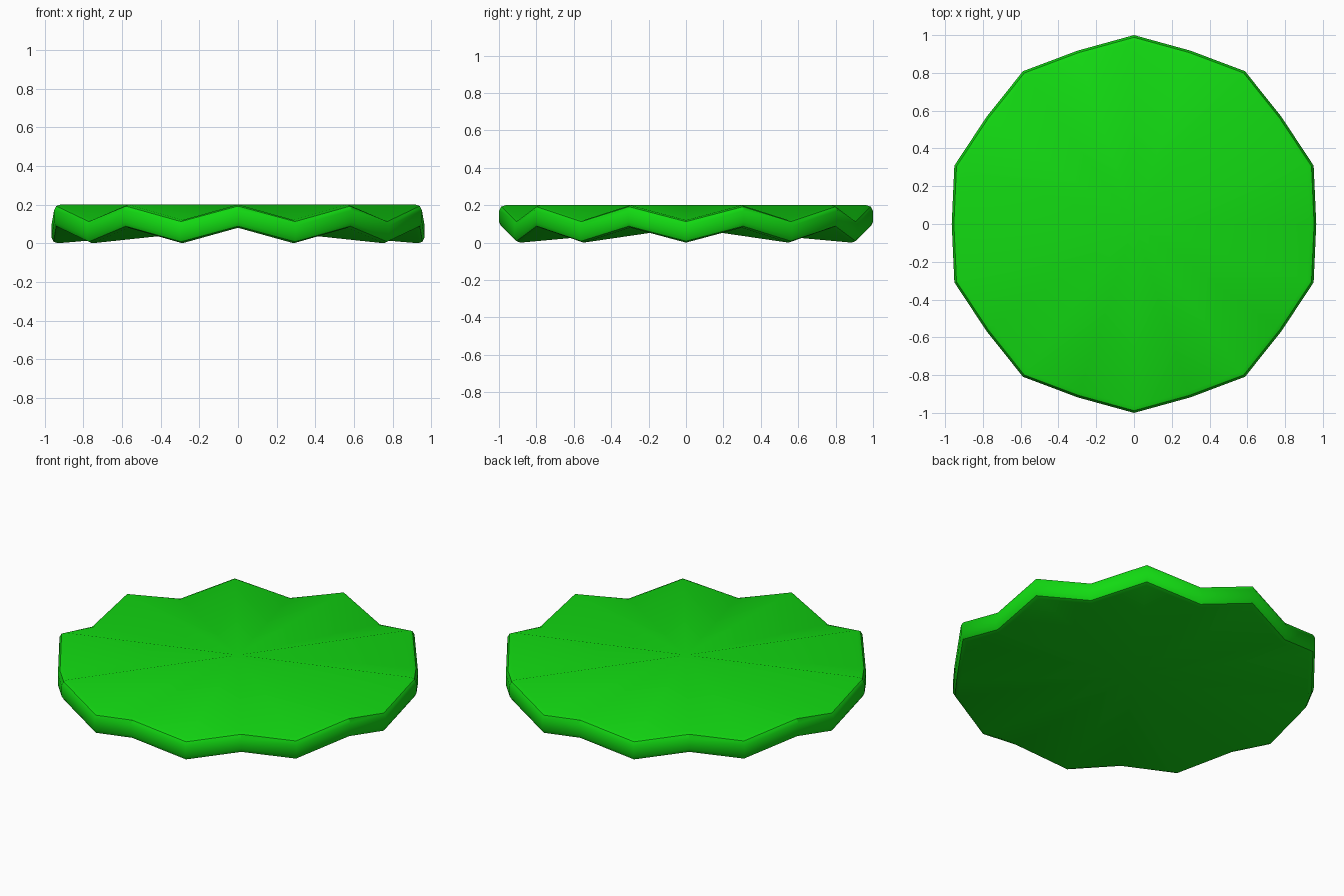
import bpy, bmesh, math

if "Cube" in bpy.data.objects:
    bpy.data.objects.remove(bpy.data.objects["Cube"])

SIDES = 20           # alternating ridge / valley points round the rim
WAVE = 0.08          # height difference between ridge and valley
# rim cross-section: (radial scale, height above the underside)
RIM = [(0.965, 0.0), (0.988, 0.008), (1.0, 0.03),
       (1.0, 0.09), (0.988, 0.112), (0.965, 0.12)]

bm = bmesh.new()


def ring(scale, height):
    verts = []
    for i in range(SIDES):
        a = math.pi / 2 + 2 * math.pi * i / SIDES
        ridge = i % 2 == 0
        r = scale * (1.0 if ridge else 0.965)
        z = height + (WAVE if ridge else 0.0)
        verts.append(bm.verts.new((r * math.cos(a), r * math.sin(a), z)))
    return verts


# Rounded wavy rim
rings = [ring(s, h) for s, h in RIM]
for low, high in zip(rings, rings[1:]):
    for i in range(SIDES):
        j = (i + 1) % SIDES
        bm.faces.new((low[i], low[j], high[j], high[i]))

# Pleated underside and top, fanned from the centre
for edge, z in ((rings[0], WAVE), (rings[-1], 0.12 + WAVE)):
    centre = bm.verts.new((0, 0, z))
    for i in range(SIDES):
        bm.faces.new((centre, edge[i], edge[(i + 1) % SIDES]))

bmesh.ops.recalc_face_normals(bm, faces=bm.faces)
mesh = bpy.data.meshes.new("lettuce_leaf")
bm.to_mesh(mesh)
bm.free()

leaf = bpy.data.objects.new("lettuce_leaf", mesh)
bpy.context.collection.objects.link(leaf)

# Leaf green
green = bpy.data.materials.new("leaf_green")
green.diffuse_color = (0.006, 0.7, 0.006, 1)
green.use_nodes = True
green.node_tree.nodes["Principled BSDF"].inputs["Base Color"].default_value = green.diffuse_color
mesh.materials.append(green)

bpy.context.view_layer.objects.active = leaf
leaf.select_set(True)
bpy.ops.object.shade_smooth_by_angle(angle=math.radians(40))
